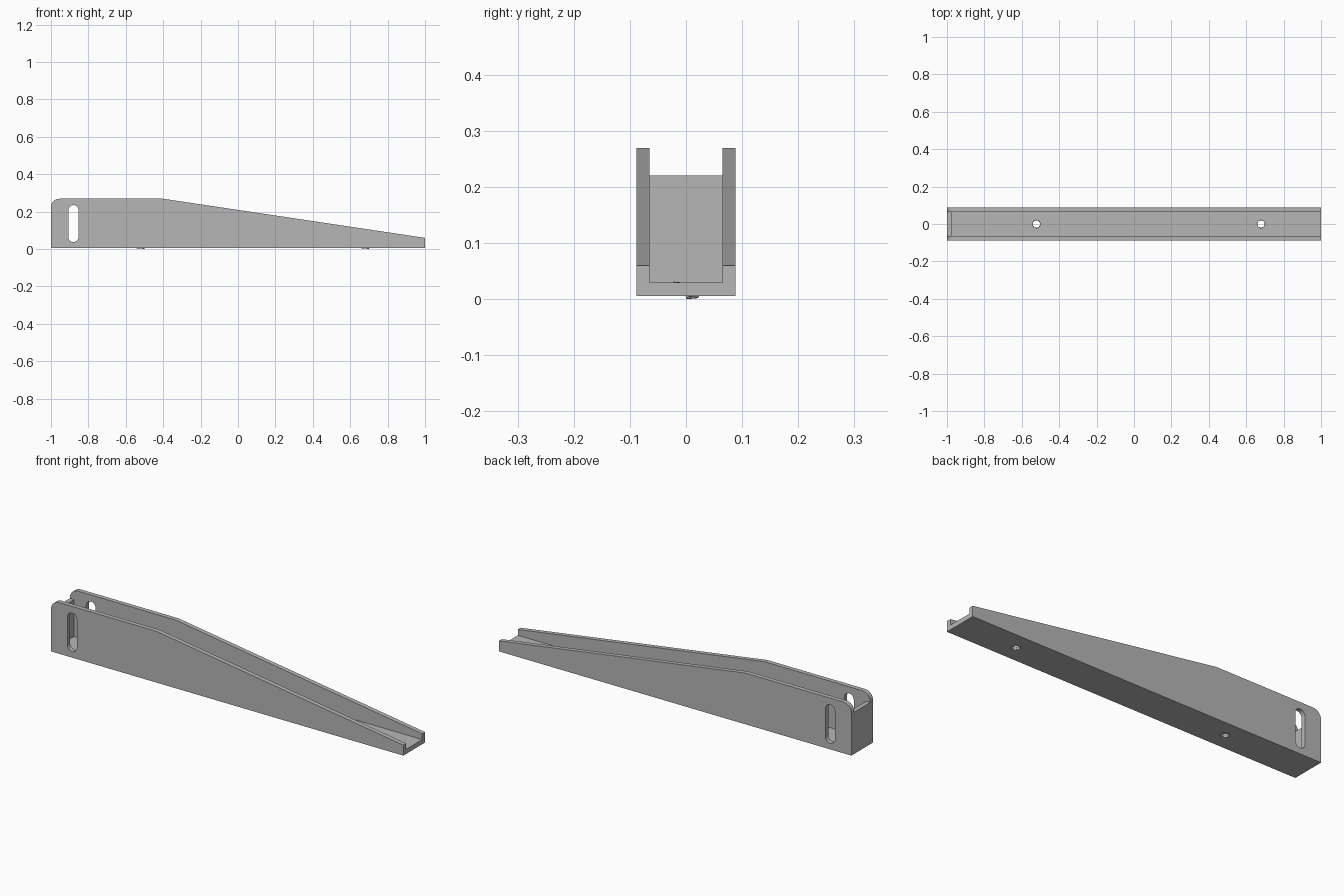
import bpy
import bmesh
from math import sin, cos, pi
from mathutils import Vector

if "Cube" in bpy.data.objects:
    bpy.data.objects.remove(bpy.data.objects["Cube"])

BASE, TOP = 0.006, 0.269
HALF_WIDTH, INNER = 0.088, 0.065
FLOOR, END_TOP = 0.03, 0.22
HOLES = (-0.522, 0.679)

grey = bpy.data.materials.new("plain_grey")
grey.use_nodes = True
colour = (0.47, 0.47, 0.47, 1)
grey.diffuse_color = colour
grey.node_tree.nodes["Principled BSDF"].inputs["Base Color"].default_value = colour


def arc(cx, cy, r, start, end, steps):
    angles = [start + (end - start) * i / steps for i in range(steps + 1)]
    return [(cx + r * cos(a), cy + r * sin(a)) for a in angles]


def prism(name, outline, place, along):
    """Extrude a 2D outline, placed in 3D by a function, along a vector."""
    bm = bmesh.new()
    face = bm.faces.new([bm.verts.new(place(u, v)) for u, v in outline])
    extruded = bmesh.ops.extrude_face_region(bm, geom=[face])["geom"]
    verts = [g for g in extruded if isinstance(g, bmesh.types.BMVert)]
    bmesh.ops.translate(bm, verts=verts, vec=Vector(along))
    bmesh.ops.recalc_face_normals(bm, faces=bm.faces)
    mesh = bpy.data.meshes.new(name)
    bm.to_mesh(mesh)
    bm.free()
    obj = bpy.data.objects.new(name, mesh)
    bpy.context.collection.objects.link(obj)
    mesh.materials.append(grey)
    return obj


def side_prism(name, outline, half):
    return prism(name, outline, lambda x, z: (x, -half, z), (0, 2 * half, 0))


def cut(target, cutter):
    mod = target.modifiers.new("cut", "BOOLEAN")
    mod.operation = "DIFFERENCE"
    mod.solver = "EXACT"
    mod.object = cutter
    cutter.hide_render = True
    bpy.context.view_layer.objects.active = target
    bpy.ops.object.modifier_apply(modifier=mod.name)
    bpy.data.objects.remove(cutter)


def box(x0, x1, z0, z1):
    return [(x0, z0), (x1, z0), (x1, z1), (x0, z1)]


# Tapered body with a rounded upper corner at the tall end
profile = [(-1, BASE), (1, BASE), (1, 0.06), (-0.4, TOP)]
profile += arc(-0.955, TOP - 0.045, 0.045, pi / 2, pi, 8)
channel = side_prism("channel_bracket", profile, HALF_WIDTH)

# Open channel, lowered end wall
cut(channel, side_prism("channel_cutter", box(-0.976, 1.1, FLOOR, 0.4), INNER))
cut(channel, side_prism("end_wall_cutter", box(-1.1, -0.9, END_TOP, 0.4), INNER))

# Upright slot through both side walls
slot = arc(-0.88, 0.208, 0.027, 0, pi, 12) + arc(-0.88, 0.064, 0.027, pi, 2 * pi, 12)
cut(channel, side_prism("slot_cutter", slot, 0.2))

# Screw holes in the floor, each with a fine thread
for i, x in enumerate(HOLES):
    circle = arc(x, 0, 0.021, 0, 2 * pi, 32)[:-1]
    cut(channel, prism("hole_cutter", circle, lambda u, v: (u, v, -0.05), (0, 0, 0.15)))

    curve = bpy.data.curves.new("hole_thread", "CURVE")
    curve.dimensions = "3D"
    curve.bevel_depth = 0.002
    curve.bevel_resolution = 0
    curve.use_fill_caps = True
    spline = curve.splines.new("POLY")
    steps = 66
    spline.points.add(steps)
    for k, point in enumerate(spline.points):
        a = 2 * pi * 2.75 * k / steps
        z = 0.002 + 0.028 * k / steps
        point.co = (x + 0.0215 * cos(a), 0.0215 * sin(a), z, 1)
    curve.materials.append(grey)
    thread = bpy.data.objects.new(f"hole_thread_{i + 1}", curve)
    bpy.context.collection.objects.link(thread)
